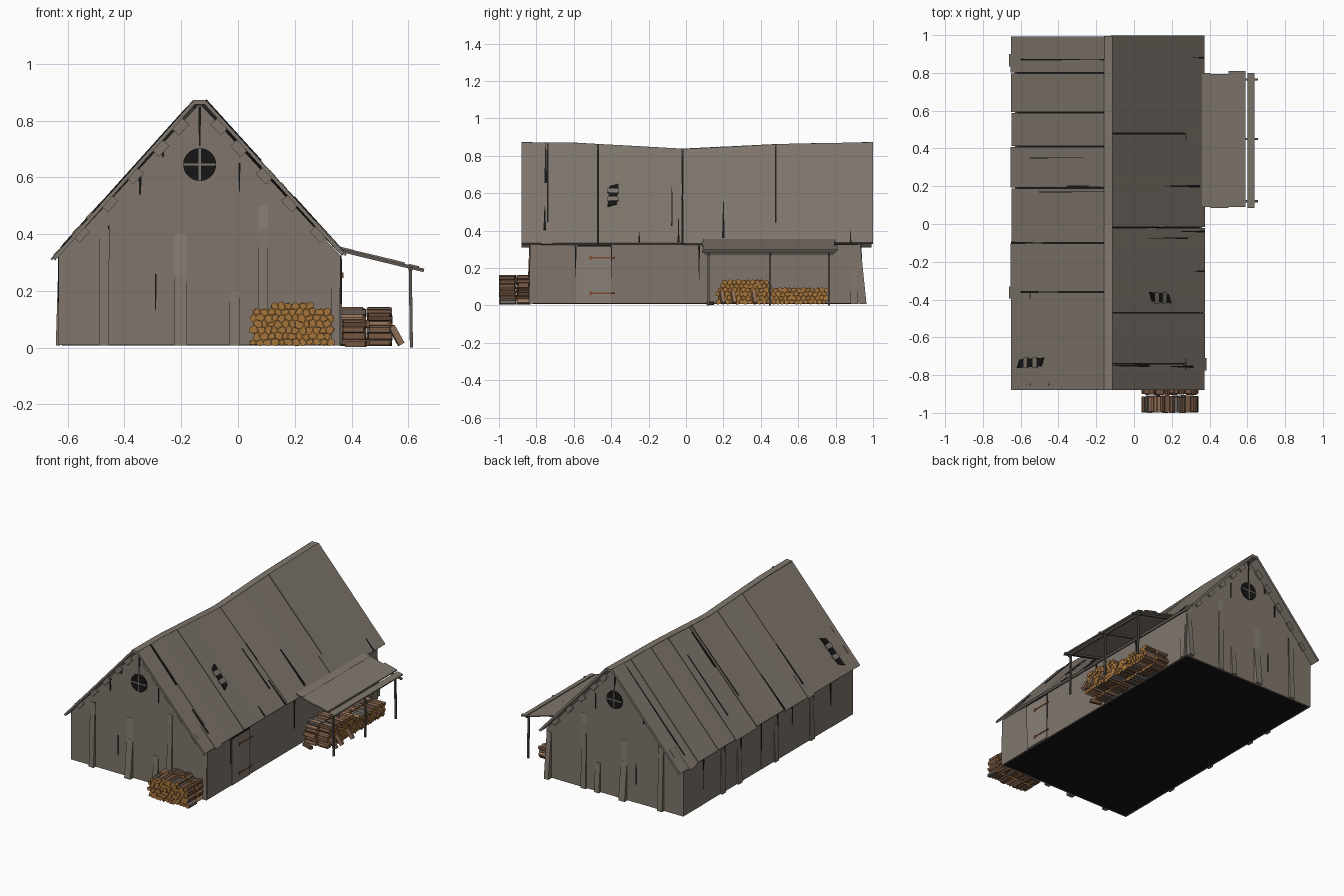
import bpy, bmesh, math, random
from mathutils import Matrix, Vector

if "Cube" in bpy.data.objects:
    bpy.data.objects.remove(bpy.data.objects["Cube"])
random.seed(4)
R = random.uniform

COL = {"weathered_wood": (0.215, 0.183, 0.152), "pale_wood": (0.25, 0.215, 0.185),
       "roof_wood": (0.215, 0.185, 0.155), "dark_interior": (0.008, 0.008, 0.008),
       "rust": (0.22, 0.07, 0.03), "cut_log": (0.38, 0.175, 0.042),
       "bark_brown": (0.16, 0.085, 0.05), "bark_grey": (0.14, 0.125, 0.11),
       "bark_tan": (0.30, 0.17, 0.105), "post_wood": (0.11, 0.097, 0.085)}
MATS = {}
for n, c in COL.items():
    MATS[n] = bpy.data.materials.new(n)
    MATS[n].diffuse_color = (*c, 1)


def finish(name, bm, *mats):
    bmesh.ops.recalc_face_normals(bm, faces=bm.faces)
    me = bpy.data.meshes.new(name)
    bm.to_mesh(me)
    bm.free()
    for m in mats:
        me.materials.append(MATS[m])
    bpy.context.collection.objects.link(bpy.data.objects.new(name, me))


def plate(bm, surf, q, d0, d1, nu=1, mat=0):
    """Board on a surface; q = corners (u, v) bl, br, tr, tl; d1 = outer depth at (bottom, top)."""
    db, dt = d1 if isinstance(d1, tuple) else (d1, d1)
    q = [Vector(p) for p in q]
    rings = []
    for i in range(nu + 1):
        lo, hi = q[0].lerp(q[1], i / nu), q[3].lerp(q[2], i / nu)
        rings.append([bm.verts.new(surf(p.x, p.y, d)) for p, d in
                      ((lo, d0), (lo, db), (hi, dt), (hi, d0))])
    faces = [rings[0], rings[-1]]
    for a, b in zip(rings, rings[1:]):
        faces += [(a[k], a[(k + 1) % 4], b[(k + 1) % 4], b[k]) for k in range(4)]
    for f in faces:
        bm.faces.new(f).material_index = mat


def beam(bm, p, q, w, h, mat=0):
    p, q = Vector(p), Vector(q)
    m = Matrix.Translation((p + q) / 2) @ (q - p).to_track_quat('Z', 'Y').to_matrix().to_4x4()
    r = bmesh.ops.create_cube(bm, size=1, matrix=m @ Matrix.Diagonal((w, h, (q - p).length, 1)))
    for f in {f for v in r["verts"] for f in v.link_faces}:
        f.material_index = mat


def rect(u0, u1, v0, v1):
    return [(u0, v0), (u1, v0), (u1, v1), (u0, v1)]


# ---- surfaces of the barn ----
RX = -0.135
SAG = [(-0.88, 0), (-0.6, 0.002), (-0.02, 0.035), (0.48, 0.01), (1.01, 0)]


def sag(y):
    for (a, s), (b, t) in zip(SAG, SAG[1:]):
        if a <= y <= b:
            return s + (t - s) * (y - a) / (b - a)
    return 0


def gable(x):
    return 0.86 - 1.08 * abs(x - RX)


def front(u, v, d): return (u, -0.83 - d, v)
def back(u, v, d): return (u, 0.93 + d, v)
def left(u, v, d): return (-0.63 - d, u, v)
def right(u, v, d): return (0.36 + d, u, v)


def roof(side):
    ex, ez, rx = (0.37, 0.337, -0.115) if side > 0 else (-0.647, 0.322, -0.155)
    return lambda u, v, d: (ex + (rx - ex) * v + side * 0.738 * d, u,
                            ez + (0.872 - sag(u) - ez) * v + 0.676 * d)


# ---- dark interior with floor ----
bm = bmesh.new()
rings = []
for y in (-0.82, -0.6, -0.3, -0.02, 0.25, 0.48, 0.92):
    rings.append([bm.verts.new(p) for p in (
        (-0.62, y, 0.008), (0.35, y, 0.008), (0.35, y, 0.315),
        (RX, y, 0.835 - sag(y)), (-0.62, y, 0.315))])
bm.faces.new(rings[0])
bm.faces.new(rings[-1])
for a, b in zip(rings, rings[1:]):
    for k in range(5):
        bm.faces.new((a[k], a[(k + 1) % 5], b[(k + 1) % 5], b[k]))
finish("dark_interior", bm, "dark_interior")

# ---- gable walls: boards, loose boards, cracks, round window, purlin ends ----
XS = [-0.63, -0.49, -0.455, -0.30, -0.275, -0.225, -0.18, RX, -0.025, 0.005, 0.07, 0.105, 0.36]
CRACKS = [(RX, 0.71, 0.85, 0.01), (-0.345, 0.54, 0.62, 0.012), (-0.265, 0.67, 0.71, 0.012),
          (0.005, 0.55, 0.65, 0.007), (-0.29, 0.13, 0.26, 0.006), (-0.455, 0.31, 0.43, 0.006)]
for name, surf, ysign, yw in (("front", front, -1, -0.83), ("back", back, 1, 0.93)):
    bm = bmesh.new()
    for a, b in zip(XS, XS[1:]):
        plate(bm, surf, [(a, 0.01), (b, 0.01), (b, gable(b)), (a, gable(a))], -0.012, R(0, 0.002))
    for a, b, t, lean in ((-0.49, -0.455, 0.43, 0.02), (-0.225, -0.18, 0.26, 0.03),
                          (-0.03, 0.005, 0.2, 0.018), (0.07, 0.105, 0.42, 0.015)):
        plate(bm, surf, rect(a, b, 0.008, t), -0.002, (lean, 0.004))
    for a, b, z0, z1 in ((0.07, 0.105, 0.35, 0.5), (-0.225, -0.18, 0.26, 0.4)):
        plate(bm, surf, rect(a, b, z0, z1), -0.002, 0.003, mat=1)
    for x, z0, z1, w in CRACKS:
        plate(bm, surf, [(x - w / 4, z0), (x + w / 4, z0), (x + w / 2, z1), (x - w / 2, z1)],
              -0.002, 0.0045, mat=2)
    finish(name + "_wall", bm, "weathered_wood", "pale_wood", "dark_interior")

    bm = bmesh.new()
    bmesh.ops.create_cone(bm, cap_ends=True, segments=28, radius1=0.058, radius2=0.058, depth=0.008,
                          matrix=Matrix.Translation((RX, yw + ysign * 0.003, 0.645))
                          @ Matrix.Rotation(math.pi / 2, 4, 'X'))
    plate(bm, surf, rect(RX - 0.004, RX + 0.004, 0.588, 0.702), 0, 0.01, mat=1)
    plate(bm, surf, rect(RX - 0.057, RX + 0.057, 0.641, 0.649), 0, 0.01, mat=1)
    finish(name + "_round_window", bm, "dark_interior", "weathered_wood")

    bm = bmesh.new()
    for s in (-1, 1):
        for dx in (0.07, 0.14, 0.23, 0.32, 0.42):
            p, q = RX + s * (dx - 0.018), RX + s * (dx + 0.018)
            y = yw + ysign * 0.02
            beam(bm, (p, y, gable(p) - 0.004), (q, y, gable(q) - 0.004), 0.012, 0.04)
    finish(name + "_purlin_ends", bm, "weathered_wood")

# ---- side walls ----
for name, surf, ys, loose in (
        ("left", left, [-0.83, -0.6, -0.42, -0.2, -0.05, 0.12, 0.33, 0.5, 0.72, 0.93],
         [(-0.42, -0.38), (-0.05, -0.01), (0.33, 0.37), (0.5, 0.54)]),
        ("right", right, [-0.83, -0.59, -0.40, 0.07, 0.45, 0.93], [(0.88, 0.92)])):
    bm = bmesh.new()
    for a, b in zip(ys, ys[1:]):
        plate(bm, surf, rect(a, b, 0.01, 0.325), -0.012, R(0, 0.002))
    for a, b in loose:
        plate(bm, surf, rect(a, b, 0.008, R(0.2, 0.31)), -0.002, (0.012, 0.003))
    for y in ys[1:-1]:
        z = R(0.1, 0.2)
        plate(bm, surf, [(y - 0.001, z), (y + 0.001, z), (y + 0.005, 0.32), (y - 0.005, 0.32)],
              -0.002, 0.004, mat=1)
    finish(name + "_wall", bm, "weathered_wood", "dark_interior")

# leaning corner boards
bm = bmesh.new()
plate(bm, back, rect(0.325, 0.358, 0.008, 0.31), -0.002, (0.035, 0.004))
plate(bm, front, rect(0.33, 0.358, 0.008, 0.3), -0.002, (0.01, 0.004))
finish("corner_boards", bm, "weathered_wood")

# ---- side door with hinges ----
bm = bmesh.new()
plate(bm, right, rect(-0.585, -0.40, 0.012, 0.312), -0.002, 0.007)
plate(bm, right, rect(-0.58, -0.40, 0.314, 0.324), -0.002, 0.005, mat=1)
finish("side_door", bm, "pale_wood", "dark_interior")
bm = bmesh.new()
for z in (0.065, 0.255):
    plate(bm, right, rect(-0.51, -0.38, z - 0.003, z + 0.003), 0.004, 0.011)
    plate(bm, right, rect(-0.515, -0.503, z - 0.01, z + 0.01), 0.004, 0.011)
finish("door_hinges", bm, "rust")

# ---- sagging roof: boards, splits (y, v0, v1, width) and holes ----
ROOFS = (
    ("right", 1, [-0.88, -0.74, -0.47, -0.02, 0.48, 1.0],
     [(-0.75, 0.6, 1, 0.014), (-0.755, 0.12, 0.36, 0.014), (-0.075, 0.18, 0.6, 0.008),
      (-0.02, 0.45, 0.62, 0.007), (-0.04, 0.0, 0.25, 0.01), (0.2, 0.05, 0.42, 0.014),
      (-0.25, 0.0, 0.1, 0.01), (0.88, 0, 0.12, 0.008)], (-0.39, 0.36, 0.6, 0.06)),
    ("left", -1, [-0.88, -0.36, -0.10, 0.19, 0.41, 0.59, 0.80, 0.87, 0.993],
     [(-0.10, 0, 0.35, 0.013), (0.17, 0.3, 1, 0.006), (0.35, 0.2, 0.8, 0.005),
      (0.87, 0.1, 0.95, 0.01), (-0.36, 0.1, 0.5, 0.012), (0.2, 0.6, 0.95, 0.01)],
     (-0.735, 0.06, 0.35, 0.055)))
for name, side, ys, splits, hole in ROOFS:
    surf, bm = roof(side), bmesh.new()
    for a, b in zip(ys, ys[1:]):
        g, v = R(0.001, 0.003), R(-0.012, 0.002)
        plate(bm, surf, rect(a + g, b - g, v, 1), -0.012, R(0, 0.003), math.ceil((b - a) / 0.06))
    # slipped board ends poking past the eave
    for y in (ys[1], ys[-2]):
        plate(bm, surf, rect(y - 0.035, y + 0.03, -0.022, 0.2), -0.004, 0.004)
    for y, v0, v1, w in splits:
        plate(bm, surf, [(y - w / 2, v0), (y + w / 2, v0), (y + w / 8, v1), (y - w / 8, v1)],
              -0.002, 0.0055, 3, 1)
    y, v0, v1, w = hole
    plate(bm, surf, [(y - w / 2, v0), (y + w / 3, v0 + 0.03), (y + w / 2, v1), (y - w / 3, v1 - 0.03)],
          -0.002, 0.006, 2, 1)
    for t in (0.33, 0.68):
        v = v0 + (v1 - v0) * t
        plate(bm, surf, rect(y - w / 2, y + w / 2, v - 0.02, v + 0.02), -0.002, 0.008)
    finish(name + "_roof", bm, "roof_wood", "dark_interior")
bm = bmesh.new()
plate(bm, lambda u, v, d: (-0.158 + 0.044 * v, u, 0.868 - sag(u) + d),
      rect(-0.88, 0.995, 0, 1), -0.012, 0.005, 32)
finish("ridge_board", bm, "roof_wood")

# ---- lean-to: roof boards, rafters, beam, posts ----
bm = bmesh.new()
def shed(u, v, d): return (v, u, 0.353 - (v - 0.36) * 0.25 + d)
for v0, v1, y0, y1 in ((0.36, 0.405, 0.09, 0.80), (0.405, 0.50, 0.085, 0.795),
                       (0.50, 0.588, 0.09, 0.81), (0.60, 0.637, 0.085, 0.80)):
    plate(bm, shed, rect(y0, y1, v0, v1 + 0.001), -0.004, (R(0.002, 0.004), R(0.003, 0.006)))
finish("lean_to_roof", bm, "roof_wood")
bm = bmesh.new()
for y in (0.12, 0.45, 0.765):
    beam(bm, (0.355, y, 0.345), (0.655, y, 0.272), 0.012, 0.012)
    beam(bm, (0.611, y, 0), (0.607, y, 0.28), 0.011, 0.011)
beam(bm, (0.608, 0.1, 0.278), (0.608, 0.79, 0.278), 0.012, 0.012)
finish("lean_to_frame", bm, "post_wood")


# ---- firewood piles: jittered hexagonal logs with shared corners ----
def pile(bm, place, a0, a1, height, c0, c1, s=0.0142):
    jit = {}

    def corner(x, z):
        k = (round(x * 500), round(z * 500))
        jit.setdefault(k, (R(-0.005, 0.005), R(-0.005, 0.005)))
        return x + jit[k][0], max(0.004, z + jit[k][1])
    dx = s * math.sqrt(3)
    for r in range(9):
        for c in range(int((a1 - a0) / dx) + 1):
            x, z = a0 + dx * (c + 0.5 + 0.5 * (r % 2)), 0.004 + s + r * 1.5 * s
            if x + dx / 2 > a1 + 0.006 or z + s > height(x):
                continue
            e0, e1, ring = c0 + R(-0.006, 0.006), c1 + R(-0.006, 0.006), []
            for k in range(6):
                t = math.radians(30 + 60 * k)
                px, pz = corner(x + s * math.cos(t), z + s * math.sin(t))
                ring.append((x + (px - x) * 0.94, z + (pz - z) * 0.94))
            A, B = ([bm.verts.new(place(p, q, e)) for p, q in ring] for e in (e0, e1))
            bm.faces.new(A)
            bm.faces.new(B)
            bark = random.choice((1, 1, 2, 3))
            for k in range(6):
                bm.faces.new((A[k], A[(k + 1) % 6], B[(k + 1) % 6], B[k])).material_index = bark


LOG = ("cut_log", "bark_brown", "bark_grey", "bark_tan")
bm = bmesh.new()
for c0, c1 in ((-0.994, -0.912), (-0.9, -0.838)):
    pile(bm, lambda a, b, c: (a, c, b), 0.043, 0.34,
         lambda x: 0.163 - 0.045 * abs((x - 0.19) / 0.15) ** 4, c0, c1)
finish("front_firewood", bm, *LOG)
bm = bmesh.new()
for c0, c1 in ((0.367, 0.446), (0.458, 0.538)):
    pile(bm, lambda a, b, c: (c, a, b), 0.16, 0.76,
         lambda y: min(0.157, 0.07 + (y - 0.16) * 2) if y < 0.45 else 0.105, c0, c1)
for y in (0.19, 0.25, 0.36):
    beam(bm, (0.54, y, 0.075), (0.575, y + 0.01, 0.012), 0.02, 0.022, 3)
beam(bm, (0.38, 0.14, 0.012), (0.45, 0.12, 0.012), 0.02, 0.02, 1)
finish("side_firewood", bm, *LOG)

for m in bpy.data.materials:
    if m.users and not m.is_grease_pencil:
        m.use_nodes = True
        m.node_tree.nodes["Principled BSDF"].inputs["Base Color"].default_value = m.diffuse_color
